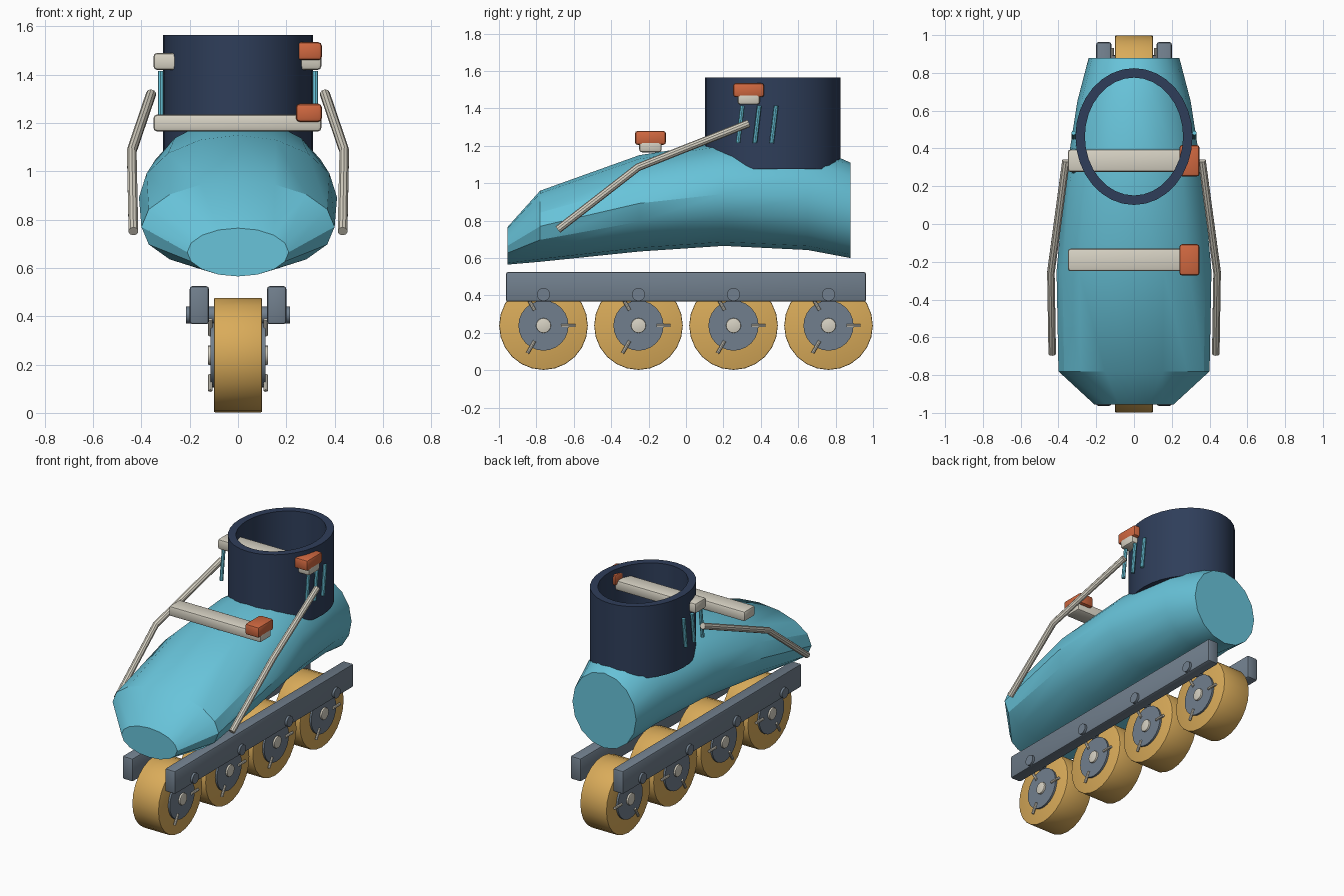
import bpy, bmesh, math
from mathutils import Vector

if bpy.data.objects.get("Cube"):
    bpy.data.objects.remove(bpy.data.objects["Cube"])


def material(name, rgb):
    m = bpy.data.materials.new(name)
    m.use_nodes = True
    m.diffuse_color = (*rgb, 1)
    for node in m.node_tree.nodes:
        if node.type == 'BSDF_PRINCIPLED':
            node.inputs["Base Color"].default_value = (*rgb, 1)
    return m


TEAL = material("teal", (0.138, 0.55, 0.70))
NAVY = material("navy", (0.028, 0.048, 0.102))
GREY = material("steel grey", (0.165, 0.212, 0.266))
OCHRE = material("ochre", (0.70, 0.41, 0.102))
CREAM = material("cream", (0.68, 0.645, 0.55))
ORANGE = material("orange", (0.63, 0.138, 0.051))


def finish(name, bm, mat, bevel=0, segments=2, angle=30):
    bmesh.ops.recalc_face_normals(bm, faces=bm.faces)
    if bevel:
        edges = [e for e in bm.edges if e.calc_face_angle(0) > math.radians(50)]
        bmesh.ops.bevel(bm, geom=edges, offset=bevel, segments=segments,
                        profile=0.5, affect='EDGES')
    mesh = bpy.data.meshes.new(name)
    bm.to_mesh(mesh)
    bm.free()
    mesh.materials.append(mat)
    ob = bpy.data.objects.new(name, mesh)
    bpy.context.collection.objects.link(ob)
    bpy.ops.object.select_all(action='DESELECT')
    ob.select_set(True)
    bpy.context.view_layer.objects.active = ob
    bpy.ops.object.shade_smooth_by_angle(angle=math.radians(angle))
    return ob


def box(name, lo, hi, mat, bevel):
    bm = bmesh.new()
    bmesh.ops.create_cube(bm, size=1)
    for v in bm.verts:
        v.co = [a + (c + 0.5) * (b - a) for a, b, c in zip(lo, hi, v.co)]
    return finish(name, bm, mat, bevel)


def rod(name, a, b, radius, mat, sides=12, bevel=0):
    a, b = Vector(a), Vector(b)
    bm = bmesh.new()
    bmesh.ops.create_cone(bm, cap_ends=True, segments=sides, radius1=radius,
                          radius2=radius, depth=(b - a).length)
    turn = (b - a).to_track_quat('Z', 'Y')
    for v in bm.verts:
        v.co = turn @ v.co + (a + b) / 2
    return finish(name, bm, mat, bevel)


def loft(name, rings, mat, closed=False, bevel=0):
    """Skin a list of equal-length point rings; cap the ends or join them."""
    bm = bmesh.new()
    rows = [[bm.verts.new(p) for p in ring] for ring in rings]
    n = len(rows[0])
    pairs = list(zip(rows, rows[1:])) + ([(rows[-1], rows[0])] if closed else [])
    for r, s in pairs:
        for i in range(n):
            j = (i + 1) % n
            bm.faces.new((r[i], r[j], s[j], s[i]))
    if not closed:
        bm.faces.new(rows[0])
        bm.faces.new(rows[-1])
    return finish(name, bm, mat, bevel)


def circle(n):
    return [(math.cos(t), math.sin(t)) for t in (math.tau * i / n for i in range(n))]


# Boot shell: y, half width, bottom, top of each section
sections = [(-0.955, 0.21, 0.565, 0.765), (-0.78, 0.40, 0.58, 0.96),
            (-0.25, 0.41, 0.635, 1.15), (0.2, 0.37, 0.665, 1.22),
            (0.65, 0.30, 0.643, 1.21), (0.88, 0.24, 0.60, 1.11)]
loft("boot_shell", [[(w * c, y, (lo + hi) / 2 + (hi - lo) / 2 * s) for c, s in circle(16)]
                    for y, w, lo, hi in sections], TEAL)

# Ankle cuff: hollow elliptical tube
profile = [(0.31, 0.362, 1.075), (0.31, 0.362, 1.565),
           (0.26, 0.312, 1.565), (0.26, 0.312, 1.075)]
loft("ankle_cuff", [[(rx * c, 0.463 + ry * s, z) for c, s in circle(32)]
                    for rx, ry, z in profile], NAVY, closed=True)

# Straps with their buckles
for name, y, z in (("instep", -0.19, 1.2), ("ankle", 0.335, 1.455)):
    box(name + "_strap", (-0.35, y - 0.06, z - 0.035), (0.345, y + 0.06, z + 0.035),
        CREAM, 0.015)
    box(name + "_buckle", (0.24, y - 0.083, z + 0.005), (0.347, y + 0.083, z + 0.08),
        ORANGE, 0.015)

for side, sx in (("left", 1), ("right", -1)):
    # Bent side brace
    path = [Vector((sx * x, y, z)) for x, y, z in
            ((0.36, 0.335, 1.32), (0.44, -0.257, 1.085), (0.433, -0.685, 0.752))]
    rings = []
    for i, p in enumerate(path):
        d = (path[min(i + 1, 2)] - path[max(i - 1, 0)]).normalized()
        u = d.cross(Vector((1, 0, 0))).normalized()
        v = d.cross(u)
        rings.append([p + 0.021 * (c * u + s * v) for c, s in circle(10)])
    loft(side + "_brace", rings, CREAM)

    # Cuff ribs
    for i in range(3):
        y = 0.29 + 0.09 * i
        rod(f"{side}_cuff_rib_{i + 1}", (sx * 0.32, y - 0.012, 1.215),
            (sx * 0.32, y + 0.012, 1.415), 0.012, TEAL, 8)

    # Frame rail
    x0, x1 = sorted((sx * 0.12, sx * 0.2))
    box(side + "_frame_rail", (x0, -0.963, 0.367), (x1, 0.963, 0.525), GREY, 0.012)

# Wheels with hubs, caps, spokes and frame bolts
for k in range(4):
    y, z, tag = -0.762 + 0.508 * k, 0.239, f"_{k + 1}"
    rod("wheel" + tag, (-0.1, y, z), (0.1, y, z), 0.237, OCHRE, 24, 0.006)
    rod("hub" + tag, (-0.113, y, z), (0.113, y, z), 0.134, GREY, 24)
    rod("axle_cap" + tag, (-0.125, y, z), (0.125, y, z), 0.04, CREAM, 16, 0.004)
    for side, sx in (("left", 1), ("right", -1)):
        rod(f"{side}_frame_bolt" + tag, (sx * 0.1, y, 0.405), (sx * 0.215, y, 0.405),
            0.035, GREY, 16)
        for i, (c, s) in enumerate(circle(3)):
            rod(f"{side}_spoke_{i + 1}" + tag,
                (sx * 0.115, y + 0.095 * c, z + 0.095 * s),
                (sx * 0.115, y + 0.17 * c, z + 0.17 * s), 0.009, CREAM, 8)
